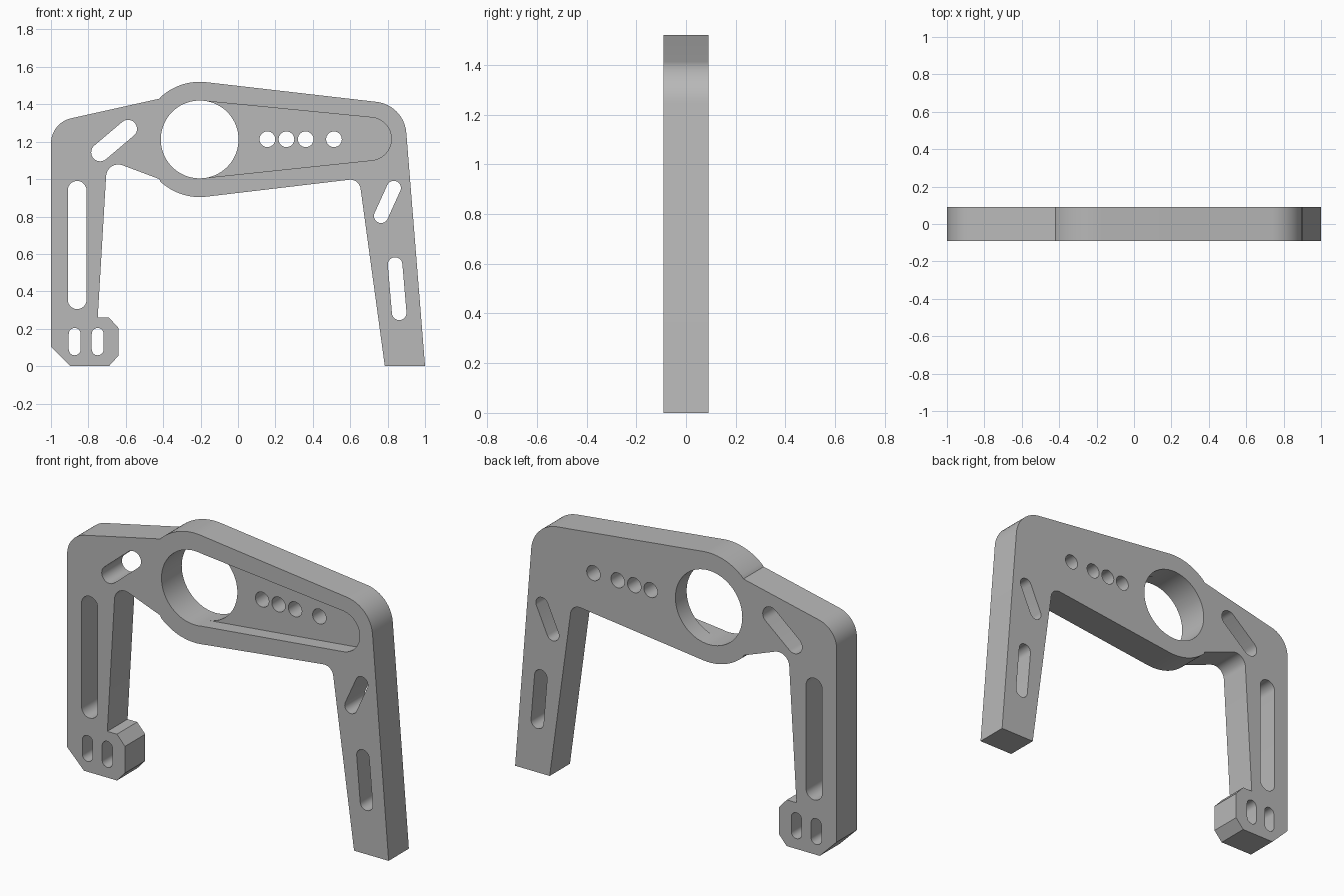
import bpy, bmesh
from math import sin, cos, asin, acos, atan2, radians, pi, tan
from mathutils import Vector

if "Cube" in bpy.data.objects:
    bpy.data.objects.remove(bpy.data.objects["Cube"])

HALF = 0.09                      # half the plate thickness
BORE = Vector((-0.205, 1.212))   # bore centre (x, z)


def arc(c, r, a0, a1, n=16):
    """Points on an arc in the x-z plane, angles in radians."""
    return [Vector((c[0] + r * cos(a0 + (a1 - a0) * i / n),
                    c[1] + r * sin(a0 + (a1 - a0) * i / n))) for i in range(n + 1)]


def fillet(prev, corner, nxt, r, n=12):
    """Points of a rounded corner."""
    p, c, q = Vector(prev), Vector(corner), Vector(nxt)
    u, v = (p - c).normalized(), (q - c).normalized()
    half = u.angle(v) / 2
    centre = c + (u + v).normalized() * (r / sin(half))
    start = c + u * (r / tan(half)) - centre
    end = c + v * (r / tan(half)) - centre
    a0, a1 = atan2(start.y, start.x), atan2(end.y, end.x)
    a1 = a0 + (a1 - a0 + pi) % (2 * pi) - pi
    return arc(centre, r, a0, a1, n)


def hull(c0, r0, c1, r1, n=24):
    """Outline wrapped round two circles: slots and tapered pockets."""
    c0, c1 = Vector(c0), Vector(c1)
    d = c1 - c0
    base = atan2(d.y, d.x)
    t = acos((r0 - r1) / d.length)
    return (arc(c1, r1, base - t, base + t, n)
            + arc(c0, r0, base + t, base + 2 * pi - t, n))


def prism(name, outlines, y0, y1):
    """Extrude closed x-z outlines from y0 to y1 into one object."""
    bm = bmesh.new()
    for pts in outlines:
        face = bm.faces.new([bm.verts.new((p[0], y0, p[1])) for p in pts])
        new = bmesh.ops.extrude_face_region(bm, geom=[face])["geom"]
        bmesh.ops.translate(bm, vec=(0, y1 - y0, 0),
                            verts=[g for g in new if isinstance(g, bmesh.types.BMVert)])
    bmesh.ops.recalc_face_normals(bm, faces=bm.faces)
    mesh = bpy.data.meshes.new(name)
    bm.to_mesh(mesh)
    bm.free()
    obj = bpy.data.objects.new(name, mesh)
    bpy.context.collection.objects.link(obj)
    return obj


# Bracket outline, clockwise from the foot of the right leg
foot = [(-0.69, 0), (-0.895, 0), (-1, 0.105)]
shoulder = (-1, 1.301)
neck_top, neck_low = (-0.42, 1.43), (-0.42, 1.0)
far_top, far_low = (0.888, 1.396), (0.648, 1.003)
armpit = (-0.70, 1.105)
toe_in, toe_out = (0.785, 0), (1, 0)
heel = [(-0.75, 0.26), (-0.69, 0.26), (-0.64, 0.205), (-0.64, 0.055)]
tilt = asin(0.115)
boss = 0.308
ring_top = arc(BORE, boss, radians(134.6), pi / 2 - tilt, 24)
ring_low = arc(BORE, boss, -pi / 2 + tilt, radians(-135.4), 24)

outline = foot + fillet(foot[-1], shoulder, neck_top, 0.137)
outline += [neck_top] + ring_top[1:]
outline += fillet(ring_top[-1], far_top, toe_out, 0.18)
outline += [toe_out, toe_in]
outline += fillet(toe_in, far_low, ring_low[0], 0.055)
outline += ring_low[:-1] + [neck_low]
outline += fillet(neck_low, armpit, heel[0], 0.065)
outline += heel
bracket = prism("bracket", [outline], -HALF, HALF)

# Tapered pocket in the front face
pocket = prism("pocket_cutter",
               [hull(BORE, 0.207, (0.705, 1.215), 0.115, 32)], -HALF - 0.1, -0.01)

# Through holes: bore, slots and the row of round holes
slots = [((-0.86, 0.355), (-0.86, 0.94), 0.05),
         ((-0.873, 0.09), (-0.873, 0.172), 0.032),
         ((-0.75, 0.09), (-0.75, 0.172), 0.032),
         ((-0.737, 1.143), (-0.588, 1.269), 0.048),
         ((0.765, 0.803), (0.833, 0.953), 0.038),
         ((0.84, 0.543), (0.862, 0.285), 0.039)]
holes = [hull(a, r, b, r, 14) for a, b, r in slots]
holes.append(arc(BORE, 0.208, 0, 2 * pi, 72)[:-1])
holes += [arc((x, 1.213), 0.042, 0, 2 * pi, 28)[:-1] for x in (0.157, 0.259, 0.362, 0.513)]
through = prism("hole_cutter", holes, -HALF - 0.1, HALF + 0.1)

# Cut, then discard the cutters
for cutter in (pocket, through):
    cutter.hide_render = True
    mod = bracket.modifiers.new(cutter.name, 'BOOLEAN')
    mod.operation = 'DIFFERENCE'
    mod.solver = 'EXACT'
    mod.object = cutter
bpy.context.view_layer.update()
cut = bpy.data.meshes.new_from_object(
    bracket.evaluated_get(bpy.context.evaluated_depsgraph_get()))
bracket.modifiers.clear()
bracket.data = cut
for cutter in (pocket, through):
    bpy.data.objects.remove(cutter)

# Plain grey metal
grey = bpy.data.materials.new("grey_metal")
grey.use_nodes = True
colour = (0.48, 0.48, 0.48, 1)
grey.diffuse_color = colour
grey.node_tree.nodes["Principled BSDF"].inputs["Base Color"].default_value = colour
bracket.data.materials.clear()
bracket.data.materials.append(grey)

bpy.ops.object.select_all(action='DESELECT')
bracket.select_set(True)
bpy.context.view_layer.objects.active = bracket
bpy.ops.object.shade_smooth_by_angle(angle=radians(25))
